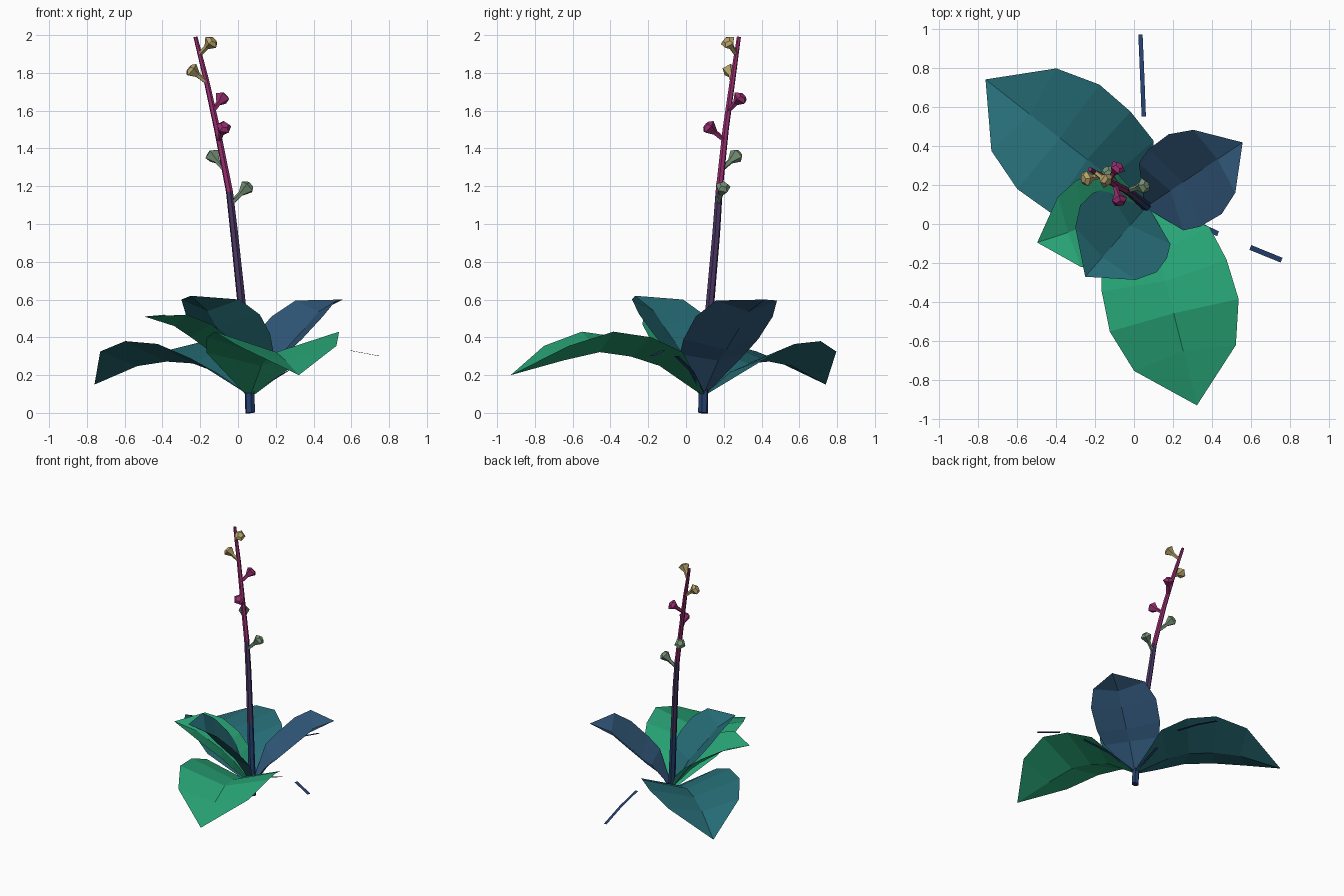
import bpy
import bmesh
from math import cos, sin, atan2, tau
from mathutils import Vector

if "Cube" in bpy.data.objects:
    bpy.data.objects.remove(bpy.data.objects["Cube"])


def material(name, r, g, b):
    m = bpy.data.materials.new(name)
    m.use_nodes = True
    m.diffuse_color = (r, g, b, 1)
    m.node_tree.nodes["Principled BSDF"].inputs["Base Color"].default_value = (r, g, b, 1)
    return m


green = material("leaf green", .022, .39, .19)
teal = material("leaf teal", .019, .15, .18)
blue = material("leaf blue", .03, .095, .19)
navy = material("stem blue", .018, .05, .16)
purple = material("stem purple", .065, .035, .12)
magenta = material("magenta", .30, .026, .155)
sage = material("sage", .17, .27, .17)
straw = material("straw yellow", .46, .36, .145)


def finish(bm, name, mats):
    mesh = bpy.data.meshes.new(name)
    bm.to_mesh(mesh)
    bm.free()
    for m in mats:
        mesh.materials.append(m)
    obj = bpy.data.objects.new(name, mesh)
    bpy.context.collection.objects.link(obj)
    return obj


def tube(name, centres, radii, sides, mats, pick=lambda z: 0):
    """Faceted tube along a path; pick chooses the material by height."""
    bm = bmesh.new()
    path = [Vector(c) for c in centres]
    axis = (path[-1] - path[0]).normalized()
    u = axis.orthogonal().normalized()
    v = axis.cross(u)
    rings = [[bm.verts.new(c + r * (u * cos(tau * k / sides) + v * sin(tau * k / sides)))
              for k in range(sides)] for c, r in zip(path, radii)]
    for a, b in zip(rings, rings[1:]):
        for k in range(sides):
            n = (k + 1) % sides
            bm.faces.new((a[k], a[n], b[n], b[k]))
    bm.faces.new(rings[0][::-1])
    bm.faces.new(rings[-1])
    for f in bm.faces:
        f.material_index = pick(f.calc_center_median().z)
    return finish(bm, name, mats)


ROOT = Vector((.065, .09, .1))
WIDTHS = (.08, .84, .97, 1, .79, 0)   # half width along a leaf, relative to the widest
FOLD = .32                            # depth of the midrib crease, relative to width


def leaf(name, tip, half, reach, heights, mat):
    """Creased leaf: reach and heights describe its edge line from root to tip."""
    bm = bmesh.new()
    out = Vector((tip[0] - ROOT.x, tip[1] - ROOT.y, 0)).normalized()
    side = Vector((-out.y, out.x, 0))
    up = Vector((0, 0, 1))
    pts = [(0, ROOT.z)] + list(zip(reach, heights))
    rows = []
    for i, (r, z) in enumerate(pts):
        a, b = pts[max(i - 1, 0)], pts[min(i + 1, len(pts) - 1)]
        slope = atan2(b[1] - a[1], b[0] - a[0])
        w = half * WIDTHS[i]
        edge = Vector((ROOT.x, ROOT.y, z)) + out * r
        mid = edge + (out * sin(slope) - up * cos(slope)) * w * FOLD
        if w:
            rows.append([bm.verts.new(p) for p in (edge + side * w, mid, edge - side * w)])
        else:
            rows.append([bm.verts.new(edge)] * 3)
    for a, b in zip(rows, rows[1:]):
        for k in (0, 1):
            ring = (a[k], a[k + 1], b[k + 1], b[k])
            bm.faces.new(list(dict.fromkeys(ring)))
    bmesh.ops.recalc_face_normals(bm, faces=bm.faces[:])
    if sum(f.normal.z for f in bm.faces) < 0:
        bmesh.ops.reverse_faces(bm, faces=bm.faces[:])
    return finish(bm, name, [mat])


# Leaves: two large drooping ones, three smaller upright ones
LARGE = (.18, .365, .575, .80, 1.05)
SMALL = (.088, .17, .298, .416, .59)
STEEP = (.065, .13, .22, .32, .478)
leaf("front_leaf", (.33, -.96), .34, LARGE, (.32, .40, .43, .355, .2), green)
leaf("back_leaf", (-.76, .74), .34, LARGE, (.29, .365, .38, .325, .15), teal)
leaf("left_back_leaf", (.56, .42), .245, SMALL, (.31, .39, .51, .595, .6), blue)
leaf("right_leaf", (-.48, -.09), .24, SMALL, (.29, .38, .47, .52, .51), green)
leaf("upper_front_leaf", (-.25, -.27), .26, STEEP, (.33, .42, .52, .6, .62), teal)


# Flat narrow blades
def blade(name, path, half):
    bm = bmesh.new()
    pts = [Vector(p) for p in path]
    d = pts[-1] - pts[0]
    side = Vector((-d.y, d.x, 0)).normalized() * half
    rows = [(bm.verts.new(p - side), bm.verts.new(p + side)) for p in pts]
    for a, b in zip(rows, rows[1:]):
        bm.faces.new((a[0], b[0], b[1], a[1]))
    return finish(bm, name, [navy])


blade("left_blade_inner", [ROOT, (.26, .03, .22), (.43, -.05, .3)], .013)
blade("left_blade_outer", [(.595, -.12, .33), (.755, -.185, .3)], .013)
blade("back_blade_inner", [ROOT, (.06, .33, .2)], .011)
blade("back_blade_outer", [(.05, .55, .25), (.042, .76, .21), (.033, .97, .15)], .011)

# Flower stem, leaning back and to the right
STEM = [(.065, .09, 0), (.06, .093, .12), (.022, .125, .55), (-.02, .16, .95),
        (-.045, .175, 1.17), (-.11, .21, 1.5), (-.165, .245, 1.75), (-.225, .28, 1.99)]
tube("flower_stem", STEM, (.027, .026, .023, .021, .019, .017, .015, .011), 6,
     [navy, purple, magenta], lambda z: 0 if z < .5 else 1 if z < 1.17 else 2)


# Trumpet-shaped flowers on short stalks
def flower(name, foot, head, mat):
    a, b = Vector(foot), Vector(head)
    steps = (0, .5, .86, 1)
    return tube(name, [a.lerp(b, t) for t in steps], (.012, .015, .042, .022), 5, [mat])


BLOOMS = [((-.035, .17, 1.11), (.065, .2, 1.21), sage),
          ((-.075, .19, 1.29), (-.145, .28, 1.375), sage),
          ((-.1, .205, 1.44), (-.07, .105, 1.525), magenta),
          ((-.13, .225, 1.6), (-.075, .3, 1.68), magenta),
          ((-.165, .245, 1.75), (-.26, .23, 1.825), straw),
          ((-.2, .265, 1.9), (-.13, .215, 1.975), straw)]
for i, (foot, head, mat) in enumerate(BLOOMS):
    flower(f"flower_{i + 1}", foot, head, mat)
